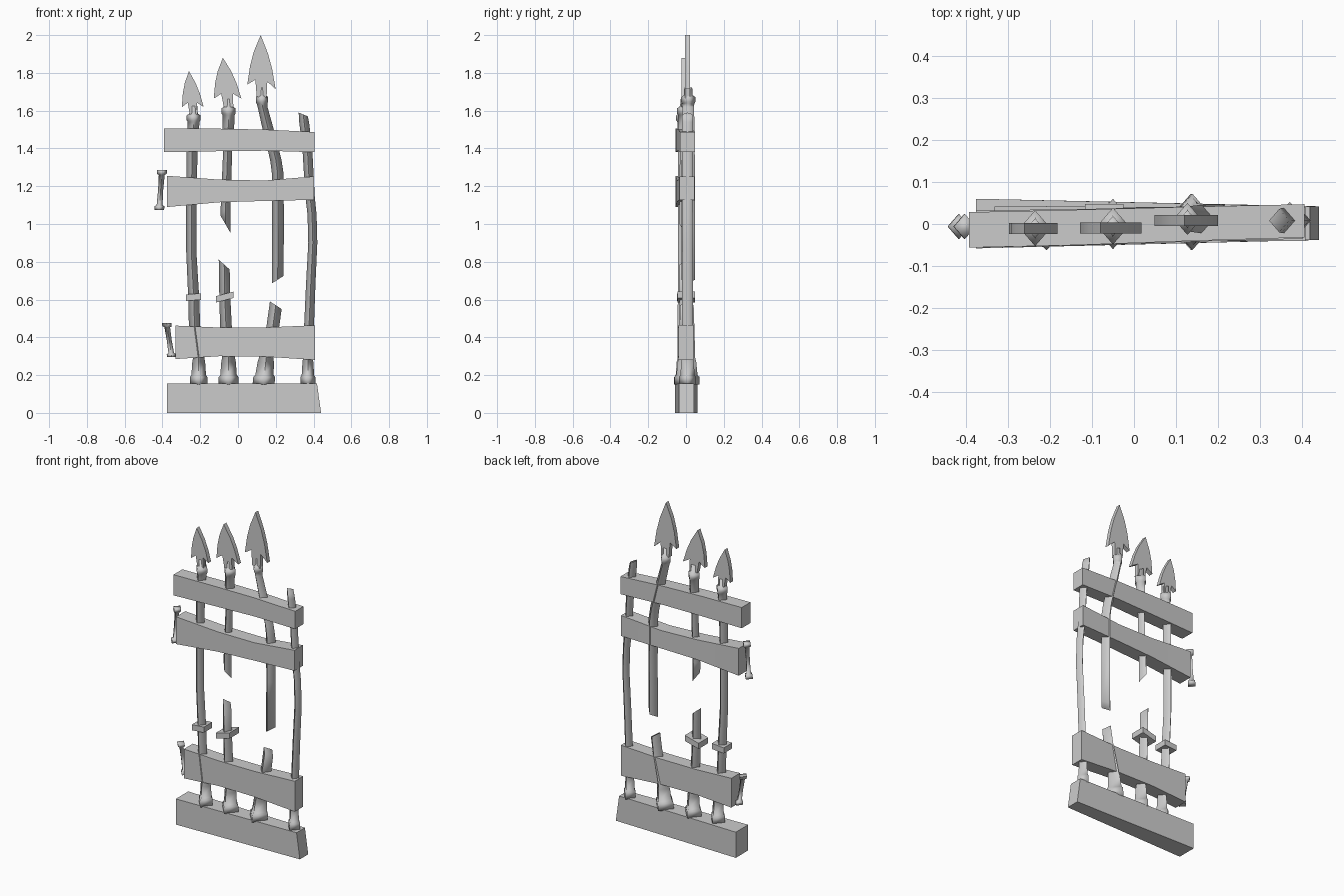
import bpy, bmesh, math
from mathutils import Vector

cube = bpy.data.objects.get("Cube")
if cube:
    bpy.data.objects.remove(cube, do_unlink=True)

iron = bpy.data.materials.new("grey_iron")
iron.use_nodes = True
GREY = (0.6, 0.6, 0.6, 1)
iron.diffuse_color = GREY
iron.node_tree.nodes["Principled BSDF"].inputs["Base Color"].default_value = GREY


def finish(name, bm, angle=60):
    """Turn a bmesh into a shaded object."""
    bmesh.ops.recalc_face_normals(bm, faces=bm.faces[:])
    mesh = bpy.data.meshes.new(name)
    bm.to_mesh(mesh)
    bm.free()
    mesh.materials.append(iron)
    obj = bpy.data.objects.new(name, mesh)
    bpy.context.collection.objects.link(obj)
    bpy.ops.object.select_all(action='DESELECT')
    obj.select_set(True)
    bpy.context.view_layer.objects.active = obj
    bpy.ops.object.shade_smooth_by_angle(angle=math.radians(angle))
    return obj


def loft(name, rings, angle=60):
    """Skin a list of four-point rings and cap both ends."""
    bm = bmesh.new()
    loops = [[bm.verts.new(p) for p in ring] for ring in rings]
    for a, b in zip(loops, loops[1:]):
        for i in range(4):
            j = (i + 1) % 4
            bm.faces.new((a[i], a[j], b[j], b[i]))
    bm.faces.new(loops[0])
    bm.faces.new(loops[-1])
    return finish(name, bm, angle)


def bar(name, y, path):
    """Diamond-section bar; path entries are x, z, half width, end slope."""
    rings = []
    for x, z, r, *slope in path:
        s = slope[0] if slope else 0
        rings.append([(x - r, y, z - s), (x, y - r * 1.15, z),
                      (x + r, y, z + s), (x, y + r * 1.15, z)])
    return loft(name, rings, 95)


def rail(name, sections):
    """Warped plank; sections are x, bottom, top, front, back."""
    return loft(name, [[(x, f, lo), (x, k, lo), (x, k, hi), (x, f, hi)]
                       for x, lo, hi, f, k in sections])


def foot(x, w, lean=0):
    """Stepped foot profile at the bottom of a post."""
    steps = ((.15, 1), (.19, 1), (.2, .84), (.27, .74), (.29, .66))
    return [(x + lean * (z - .15), z, w * k) for z, k in steps]


def collar(x, z, r):
    """Moulded ring and neck at the top of a post."""
    return [(x, z - .035, r * .85), (x, z - .025, r), (x, z, r),
            (x, z + .01, r * .6), (x, z + .05, r * .55)]


def spear(name, x, y, z, w, h, lean, tilt=0):
    """Flat barbed spear head."""
    half = [(.35, 0), (.42, .27), (1, .17), (.78, .48), (.5, .72)]
    outline = half + [(0, 1)] + [(-u, v) for u, v in reversed(half)]
    bm = bmesh.new()
    face = bm.faces.new([bm.verts.new((x + w * u + lean * v, y - .013, z + h * v - tilt * u))
                         for u, v in outline])
    out = bmesh.ops.extrude_face_region(bm, geom=[face])
    verts = [g for g in out["geom"] if isinstance(g, bmesh.types.BMVert)]
    bmesh.ops.translate(bm, verts=verts, vec=(0, .026, 0))
    bmesh.ops.triangulate(bm, faces=[f for f in bm.faces if len(f.verts) > 4])
    return finish(name, bm)


def band(name, x, y, z, w, h, slope):
    """Square band clamped round a post."""
    rings = [[(x + i * w, y + j * w, z + k * h + i * slope)
              for i, j in ((-1, -1), (1, -1), (1, 1), (-1, 1))] for k in (-1, 1)]
    return loft(name, rings)


def spindle(name, bottom, top, r):
    """Loose rod with a cap on each end."""
    a, b = Vector(bottom), Vector(top)
    steps = ((0, 1), (.09, 1), (.12, .6), (.5, .52), (.88, .6), (.91, 1), (1, 1))
    path = [(*a.lerp(b, t), r * k) for t, k in steps]
    return bar(name, -.006, path)


# Base and cross rails
loft("base", [
    [(-.375, -.058, 0), (-.375, .06, 0), (-.375, .06, .155), (-.375, -.058, .155)],
    [(.44, -.038, 0), (.44, .042, 0), (.418, .042, .155), (.418, -.038, .155)]])
rail("top_rail", [(-.392, 1.38, 1.505, -.056, .028), (-.13, 1.385, 1.505, -.05, .034),
                  (.14, 1.388, 1.5, -.04, .041), (.405, 1.38, 1.487, -.032, .047)])
rail("middle_rail", [(-.375, 1.09, 1.255, -.056, .032), (-.1, 1.115, 1.235, -.05, .036),
                     (.14, 1.122, 1.23, -.042, .042), (.402, 1.128, 1.252, -.035, .046)])
rail("lower_rail", [(-.332, .285, .462, -.042, .042), (-.1, .3, .452, -.041, .041),
                    (.14, .298, .452, -.041, .04), (.408, .28, .464, -.04, .04)])

# First post, whole
bar("left_post", -.01, foot(-.208, .046) + [
    (-.23, .46, .03), (-.235, .62, .029), (-.247, .85, .027), (-.247, 1.1, .027),
    (-.243, 1.4, .029), (-.237, 1.5, .03)] + collar(-.235, 1.575, .037))
spear("left_spear", -.235, -.011, 1.58, .058, .23, -.025)
band("left_band", -.235, -.008, .613, .04, .017, .003)

# Second post, snapped in the middle
bar("second_post_stub", 0, foot(-.05, .052) + [
    (-.064, .46, .031), (-.07, .62, .029), (-.073, .785, .029, -.026)])
bar("second_post_upper", -.005, [
    (-.067, 1.0, .026, -.045), (-.066, 1.08, .026), (-.055, 1.38, .024),
    (-.052, 1.5, .031)] + collar(-.05, 1.612, .038))
spear("second_spear", -.05, -.01, 1.62, .073, .26, -.03)
band("second_band", -.071, .001, .613, .046, .017, .012)

# Third post, snapped and bent
bar("third_post_stub", .005, foot(.135, .058, .1) + [
    (.185, .46, .034), (.2, .57, .031, -.02)])
bar("third_post_upper", .012, [
    (.21, .705, .031, .02), (.212, 1.0, .031), (.21, 1.27, .031), (.2, 1.34, .03),
    (.155, 1.52, .029), (.13, 1.62, .026)] + collar(.127, 1.672, .033))
spear("third_spear", .125, .008, 1.67, .075, .33, -.005, .012)

# Fourth post, headless
bar("right_post", .008, foot(.37, .039) + [
    (.376, .46, .026), (.385, .68, .025), (.396, .9, .024), (.392, 1.05, .024),
    (.381, 1.15, .025), (.367, 1.4, .026), (.35, 1.54, .026), (.345, 1.58, .024, -.01)])

# Loose rods by the left edge
spindle("upper_rod", (-.417, 1.075), (-.402, 1.285), .026)
spindle("lower_rod", (-.35, .295), (-.378, .475), .025)
